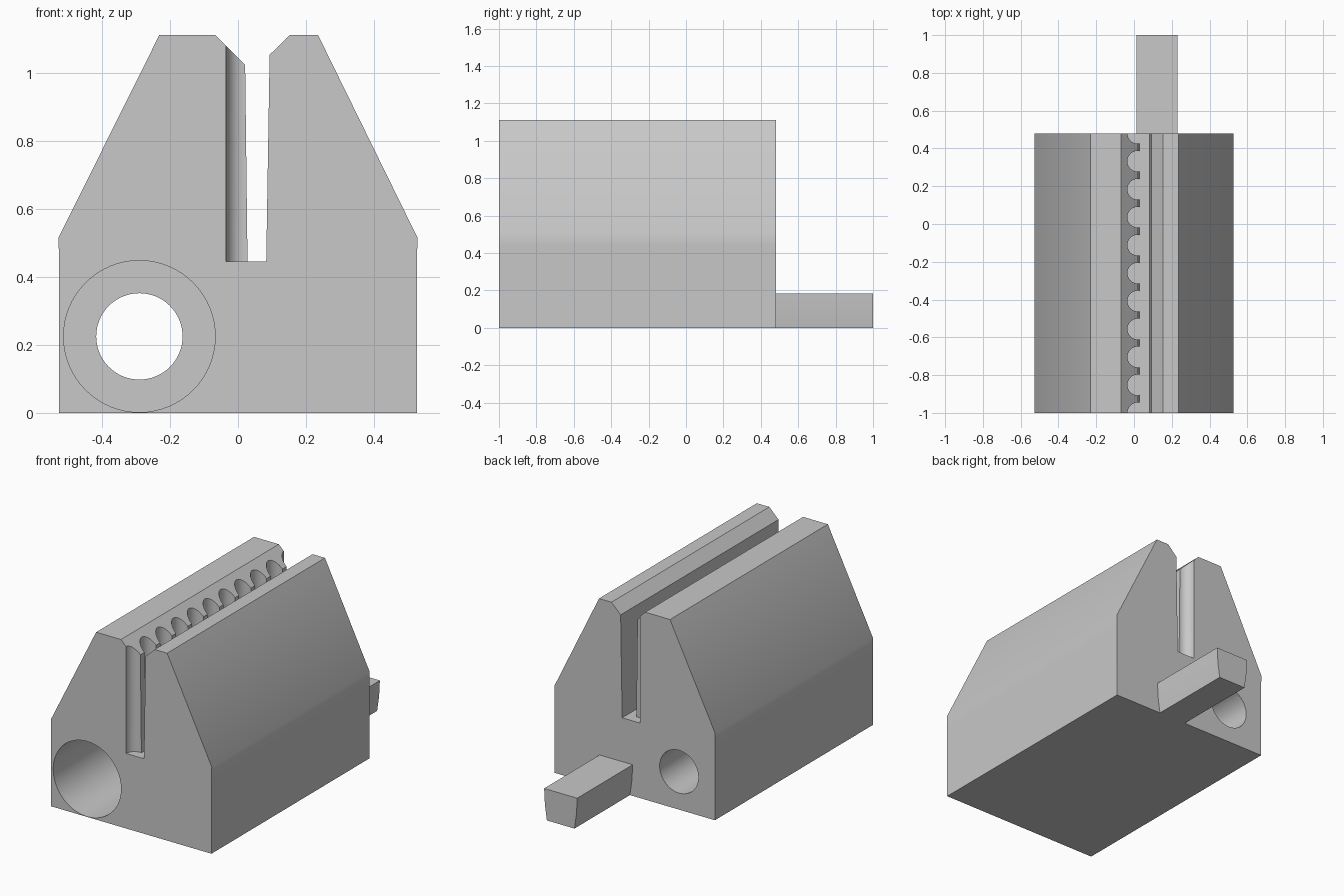
import bpy, bmesh, math

old = bpy.data.objects.get("Cube")
if old:
    bpy.data.objects.remove(old, do_unlink=True)

grey = bpy.data.materials.new("light grey")
grey.use_nodes = True
colour = (0.58, 0.58, 0.58, 1)
grey.diffuse_color = colour
grey.node_tree.nodes["Principled BSDF"].inputs["Base Color"].default_value = colour

FRONT, BACK = -1.0, 0.48
SLOT_FLOOR = 0.445


def finish(name, bm):
    bmesh.ops.recalc_face_normals(bm, faces=bm.faces)
    mesh = bpy.data.meshes.new(name)
    bm.to_mesh(mesh)
    bm.free()
    mesh.materials.append(grey)
    ob = bpy.data.objects.new(name, mesh)
    bpy.context.collection.objects.link(ob)
    return ob


def extrude_profile(name, points, y0, y1):
    """Closed x-z profile pushed along y."""
    bm = bmesh.new()
    face = bm.faces.new([bm.verts.new((x, y0, z)) for x, z in points])
    grown = bmesh.ops.extrude_face_region(bm, geom=[face])["geom"]
    verts = [v for v in grown if isinstance(v, bmesh.types.BMVert)]
    bmesh.ops.translate(bm, verts=verts, vec=(0, y1 - y0, 0))
    return finish(name, bm)


def circle(cx, cy, r, n=64):
    return [(cx + r * math.cos(2 * math.pi * i / n),
             cy + r * math.sin(2 * math.pi * i / n)) for i in range(n)]


def cut(target, cutter):
    cutter.hide_render = True
    mod = target.modifiers.new("cut", "BOOLEAN")
    mod.operation = "DIFFERENCE"
    mod.solver = "EXACT"
    mod.object = cutter
    bpy.context.view_layer.objects.active = target
    bpy.ops.object.modifier_apply(modifier=mod.name)
    bpy.data.objects.remove(cutter, do_unlink=True)


def smooth(ob):
    bpy.ops.object.select_all(action="DESELECT")
    ob.select_set(True)
    bpy.context.view_layer.objects.active = ob
    bpy.ops.object.shade_smooth_by_angle(angle=math.radians(30))


# Main block with sloped shoulders and a tapered slot from the top
outline = [(-0.526, 0), (0.526, 0), (0.526, 0.44), (0.528, 0.515),
           (0.235, 1.112), (0.153, 1.112), (0.093, 1.053),
           (0.083, SLOT_FLOOR), (0.028, SLOT_FLOOR), (0.021, 1.024),
           (-0.068, 1.112), (-0.231, 1.112), (-0.528, 0.515), (-0.526, 0.44)]
body = extrude_profile("block_body", outline, FRONT, BACK)

# Row of upright scallops in one slot wall
PITCH = (BACK - FRONT) / 10
bm = bmesh.new()
for i in range(11):
    ring = circle(0.02, BACK - PITCH * i, 0.055, 40)
    face = bm.faces.new([bm.verts.new((x, y, SLOT_FLOOR)) for x, y in ring])
    grown = bmesh.ops.extrude_face_region(bm, geom=[face])["geom"]
    verts = [v for v in grown if isinstance(v, bmesh.types.BMVert)]
    bmesh.ops.translate(bm, verts=verts, vec=(0, 0, 0.8))
cut(body, finish("scallop_cutter", bm))

# Stepped bore: wide from the front, narrow out of the back
cut(body, extrude_profile("wide_bore_cutter", circle(-0.29, 0.225, 0.223),
                          FRONT - 0.1, 0.1))
cut(body, extrude_profile("narrow_bore_cutter", circle(-0.29, 0.225, 0.127),
                          0, BACK + 0.1))
smooth(body)

# Bar sticking out of the back, narrower at the bottom
bar = extrude_profile("rear_bar", [(0.032, 0), (0.213, 0), (0.226, 0.09), (0.231, 0.185),
                                   (0.014, 0.185), (0.019, 0.09)], BACK, 1.0)
smooth(bar)
